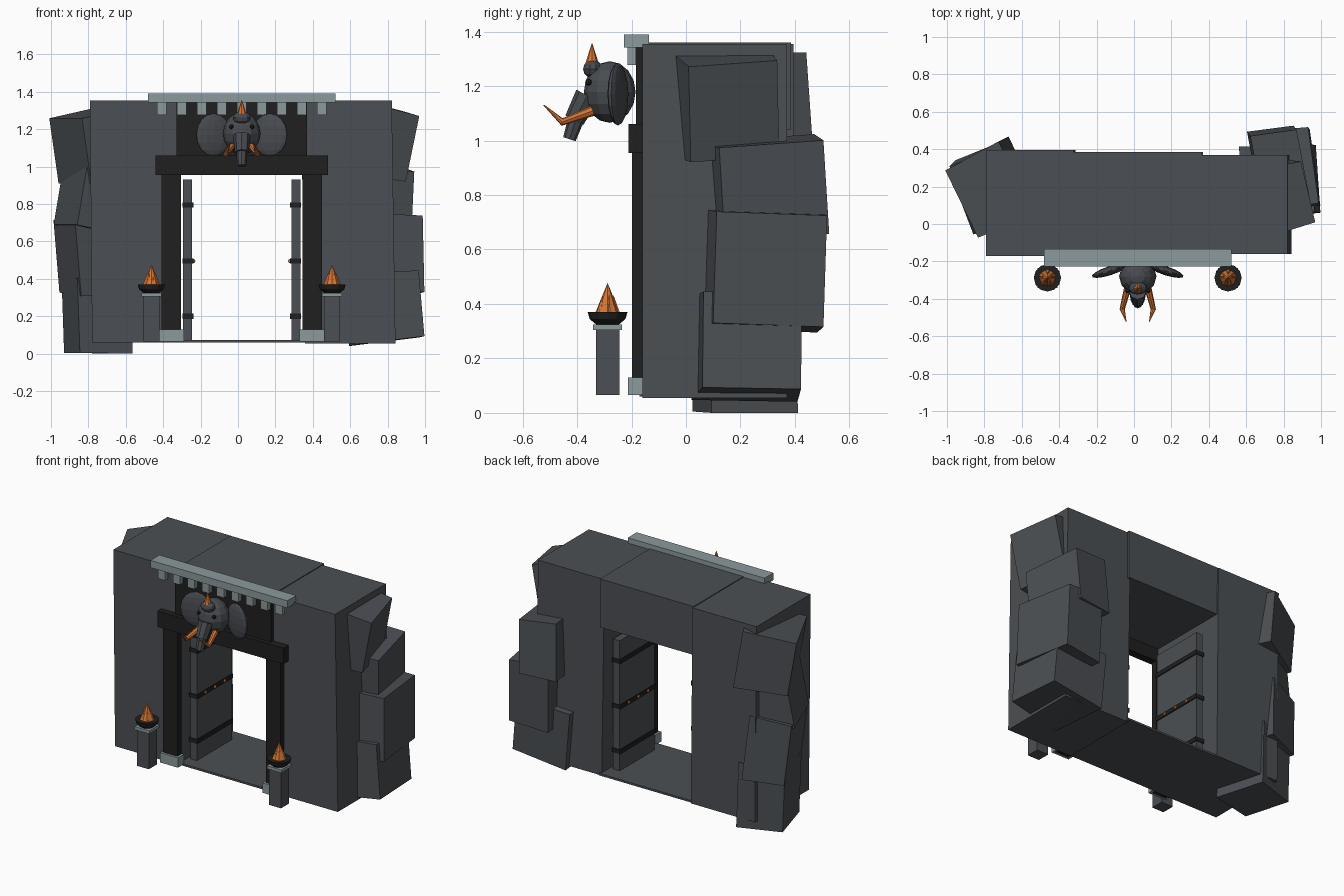
import bpy, bmesh, math
from mathutils import Matrix, Vector, Euler

if "Cube" in bpy.data.objects:
    bpy.data.objects.remove(bpy.data.objects["Cube"])


def material(name, rgb):
    m = bpy.data.materials.new(name)
    m.diffuse_color = (*rgb, 1)
    m.use_nodes = True
    m.node_tree.nodes["Principled BSDF"].inputs["Base Color"].default_value = m.diffuse_color
    return m


STONE = material("slate stone", (0.070, 0.078, 0.087))
DARK = material("black iron", (0.014, 0.014, 0.014))
TRIM = material("pale trim", (0.26, 0.32, 0.335))
HIDE = material("grey hide", (0.064, 0.070, 0.079))
FIRE = material("orange", (0.66, 0.18, 0.035))
CX = 0.02  # gate axis


def finish(name, bm, mat):
    bmesh.ops.recalc_face_normals(bm, faces=bm.faces)
    me = bpy.data.meshes.new(name)
    bm.to_mesh(me)
    bm.free()
    me.materials.append(mat)
    ob = bpy.data.objects.new(name, me)
    bpy.context.collection.objects.link(ob)
    return ob


def box(name, x0, x1, y0, y1, z0, z1, mat, lean=0.0):
    """Box from its limits; lean shifts the top in x."""
    bm = bmesh.new()
    bmesh.ops.create_cube(bm, size=1)
    for v in bm.verts:
        c = v.co
        top = c.z > 0
        v.co = ((x1 if c.x > 0 else x0) + (lean if top else 0),
                y1 if c.y > 0 else y0, z1 if top else z0)
    return finish(name, bm, mat)


def rock(name, centre, size, rot, taper=0.93):
    """Tilted block whose outward face is a little smaller."""
    bm = bmesh.new()
    bmesh.ops.create_cube(bm, size=1)
    for v in bm.verts:
        if v.co.x * centre[0] > 0:
            v.co.y *= taper
            v.co.z *= taper
    r = Euler([math.radians(a) for a in rot]).to_matrix().to_4x4()
    bm.transform(Matrix.Translation(centre) @ r @ Matrix.Diagonal((*size, 1)))
    return finish(name, bm, STONE)


def ball(name, centre, radii, mat, turn=0.0, seg=12, rings=8):
    bm = bmesh.new()
    bmesh.ops.create_uvsphere(bm, u_segments=seg, v_segments=rings, radius=1)
    bm.transform(Matrix.Translation(centre) @ Matrix.Rotation(math.radians(turn), 4, 'Z')
                 @ Matrix.Diagonal((*radii, 1)))
    return finish(name, bm, mat)


def tube(name, points, radii, mat, seg=8):
    """Faceted tube through points with a radius at each."""
    pts = [Vector(p) for p in points]
    bm = bmesh.new()
    rings = []
    for i, p in enumerate(pts):
        d = pts[min(i + 1, len(pts) - 1)] - pts[max(i - 1, 0)]
        side = Vector((1, 0, 0))
        side = (side - d * side.dot(d) / d.length_squared).normalized()
        up = d.normalized().cross(side)
        rings.append([bm.verts.new(p + radii[i] * (math.cos(a) * side + math.sin(a) * up))
                      for a in (2 * math.pi * k / seg for k in range(seg))])
    for a, b in zip(rings, rings[1:]):
        for k in range(seg):
            n = (k + 1) % seg
            bm.faces.new((a[k], a[n], b[n], b[k]))
    bm.faces.new(rings[0])
    bm.faces.new(rings[-1])
    return finish(name, bm, mat)


# Main walls, overhead block and threshold
box("wall_left", -0.78, -0.312, -0.17, 0.395, 0.06, 1.355, STONE, -0.012)
box("wall_right", 0.357, 0.842, -0.16, 0.37, 0.055, 1.355, STONE, -0.02)
box("wall_overhead", -0.325, 0.36, -0.165, 0.385, 1.04, 1.36, STONE)
box("threshold", -0.33, 0.37, -0.165, 0.385, 0.06, 0.073, STONE)

# Rough rocks on both flanks
for i, r in enumerate([
    ((0.79, 0.15, 1.128), (0.22, 0.36, 0.385), (4, 11, 14)),
    ((0.775, 0.30, 0.82), (0.25, 0.42, 0.37), (4, 2, 11)),
    ((0.83, 0.29, 0.525), (0.27, 0.44, 0.44), (-2, -1, 8)),
    ((0.78, 0.23, 0.25), (0.38, 0.39, 0.38), (-1, -5, 4)),
    ((-0.75, 0.19, 1.11), (0.33, 0.43, 0.38), (0, -9, 26)),
    ((-0.79, 0.16, 0.83), (0.23, 0.38, 0.35), (0, 10, 21)),
    ((-0.79, 0.20, 0.525), (0.26, 0.38, 0.42), (3, -6, 19)),
    ((-0.755, 0.21, 0.21), (0.29, 0.33, 0.43), (0, -2, 16)),
]):
    rock(f"flank_rock_{i + 1}", *r)

# Dark door surround
box("frame_lintel", CX - 0.46, CX + 0.46, -0.212, -0.16, 0.955, 1.06, DARK)
box("head_backboard", CX - 0.35, CX + 0.35, -0.184, -0.155, 1.05, 1.345, DARK)

# Cornice with dentils
box("cornice", CX - 0.50, CX + 0.50, -0.228, -0.135, 1.342, 1.39, TRIM)
for i in range(9):
    x = CX + (i - 4) * 0.107
    box("dentil", x - 0.026, x + 0.026, -0.214, -0.184, 1.277, 1.343, TRIM)

for s in (-1, 1):
    def span(a, b):
        return sorted((CX + s * a, CX + s * b))

    # Posts and their feet
    box("frame_post", *span(0.325, 0.43), -0.198, -0.155, 0.065, 0.96, DARK)
    box("post_foot", *span(0.31, 0.44), -0.213, -0.15, 0.065, 0.13, TRIM)

    # Door leaf swung inward, with iron bands and studs
    box("door_leaf", *span(0.265, 0.313), -0.08, 0.285, 0.073, 0.932, STONE)
    for z in (0.20, 0.495, 0.795):
        box("door_band", *span(0.258, 0.318), -0.085, 0.29, z - 0.014, z + 0.014, DARK)
    for y in (0.0, 0.10, 0.20):
        ball("door_stud", (CX + s * 0.257, y, 0.495), (0.009, 0.011, 0.011), FIRE, 0, 8, 6)

    # Brazier
    bx, by = CX + s * 0.483, -0.288
    box("brazier_pedestal", bx - 0.043, bx + 0.043, by - 0.043, by + 0.043, 0.065, 0.307, STONE)
    box("brazier_cap", bx - 0.053, bx + 0.053, by - 0.053, by + 0.053, 0.305, 0.325, TRIM)
    tube("brazier_bowl", [(bx, by, 0.323), (bx, by, 0.345), (bx, by, 0.37)],
         [0.04, 0.066, 0.073], DARK, 12)
    tube("flame", [(bx, by, 0.365), (bx, by, 0.475)], [0.046, 0.001], FIRE)
    for k in range(5):
        a = k * 2 * math.pi / 5 + 0.3
        dx, dy = math.cos(a), math.sin(a)
        tube("flame_tongue", [(bx + dx * 0.03, by + dy * 0.03, 0.365),
                              (bx + dx * 0.022, by + dy * 0.022, 0.43)], [0.018, 0.001], FIRE, 6)

    # Elephant ears, eyes and tusks
    ball("ear", (CX + s * 0.15, -0.25, 1.17), (0.1, 0.024, 0.115), HIDE, -18 * s, 14, 8)
    ball("eye", (CX + s * 0.056, -0.358, 1.214), (0.012, 0.012, 0.012), DARK, 0, 8, 6)
    tube("tusk", [(CX + s * 0.055, -0.345, 1.108), (CX + s * 0.083, -0.455, 1.068),
                  (CX + s * 0.062, -0.522, 1.13)], [0.019, 0.014, 0.002], FIRE)

# Elephant head, brow, trunk and crest spike
ball("head", (CX, -0.28, 1.178), (0.1, 0.095, 0.113), HIDE)
ball("brow", (CX, -0.342, 1.262), (0.05, 0.036, 0.034), HIDE, 0, 10, 6)
tube("trunk_upper", [(CX, -0.362, 1.165), (CX, -0.41, 1.075)], [0.046, 0.037], HIDE)
tube("trunk_lower", [(CX, -0.395, 1.105), (CX, -0.428, 1.005)], [0.032, 0.024], HIDE)
tube("crest_spike", [(CX, -0.345, 1.282), (CX, -0.345, 1.357)], [0.025, 0.001], FIRE)
